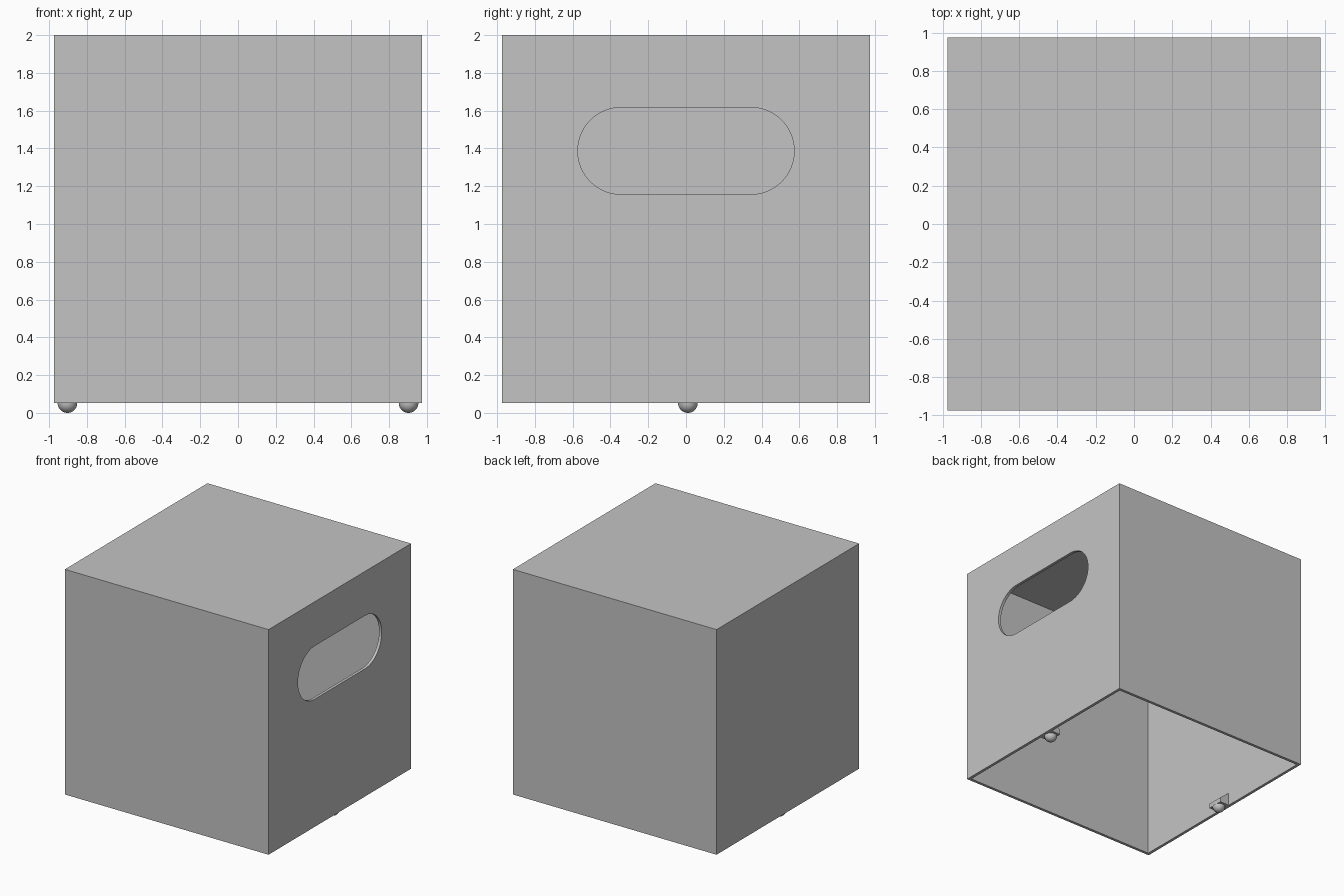
import bpy, bmesh, math
from mathutils import Matrix

if "Cube" in bpy.data.objects:
    bpy.data.objects.remove(bpy.data.objects["Cube"])

HALF = 0.975      # half width of the box
WALL = 0.025      # wall thickness
BASE, TOP = 0.052, 2.0
FOOT_Y = 0.01

grey = bpy.data.materials.new("grey")
grey.diffuse_color = (0.55, 0.55, 0.55, 1)
grey.use_nodes = True
grey.node_tree.nodes["Principled BSDF"].inputs["Base Color"].default_value = grey.diffuse_color


def make(name, bm):
    bmesh.ops.recalc_face_normals(bm, faces=bm.faces)
    mesh = bpy.data.meshes.new(name)
    bm.to_mesh(mesh)
    bm.free()
    mesh.materials.append(grey)
    ob = bpy.data.objects.new(name, mesh)
    bpy.context.collection.objects.link(ob)
    return ob


def prism(name, outline, direction):
    """Extrude a closed outline of 3D points along a direction."""
    bm = bmesh.new()
    face = bm.faces.new([bm.verts.new(p) for p in outline])
    res = bmesh.ops.extrude_face_region(bm, geom=[face], use_keep_orig=True)
    verts = [v for v in res["geom"] if isinstance(v, bmesh.types.BMVert)]
    bmesh.ops.translate(bm, verts=verts, vec=direction)
    return make(name, bm)


def block(name, half, z0, z1):
    outline = [(x * half, y * half, z0) for x, y in ((-1, -1), (1, -1), (1, 1), (-1, 1))]
    return prism(name, outline, (0, 0, z1 - z0))


def cut(ob, cutter):
    mod = ob.modifiers.new("cut", "BOOLEAN")
    mod.operation, mod.solver, mod.object = "DIFFERENCE", "EXACT", cutter
    cutter.hide_render = True
    cutter.hide_viewport = True
    bpy.context.view_layer.objects.active = ob
    bpy.ops.object.modifier_apply(modifier=mod.name)
    bpy.data.objects.remove(cutter)


# Hollow box, open underneath
shell = block("box_shell", HALF, BASE, TOP)
cut(shell, block("cavity_cutter", HALF - WALL, BASE - 0.2, TOP - WALL))

# Rounded hand slot through the right wall
radius, reach, slot_z, n = 0.23, 0.343, 1.387, 32
slot = []
for side, start in ((1, -math.pi / 2), (-1, math.pi / 2)):
    for i in range(n + 1):
        a = start + math.pi * i / n
        slot.append((HALF - 0.15, side * reach + radius * math.cos(a),
                     slot_z + radius * math.sin(a)))
cut(shell, prism("slot_cutter", slot, (0.3, 0, 0)))

# Wedge brackets inside the side walls, each with a domed foot
for side, label in ((-1, "left"), (1, "right")):
    inner = HALF - WALL
    profile = [(inner, BASE), (inner - 0.09, BASE),
               (inner - 0.09, BASE + 0.04), (inner, BASE + 0.115)]
    prism(label + "_bracket", [(side * x, FOOT_Y - 0.07, z) for x, z in profile],
          (0, 0.14, 0))

    bm = bmesh.new()
    bmesh.ops.create_uvsphere(bm, u_segments=32, v_segments=16, radius=0.052,
                              matrix=Matrix.Translation((side * 0.903, FOOT_Y, BASE)))
    # keep only the lower dome
    bmesh.ops.delete(bm, geom=[v for v in bm.verts if v.co.z > BASE + 0.001],
                     context="VERTS")
    foot = make(label + "_foot", bm)
    # the open rim leaves the normal direction ambiguous, so point it down
    if sum(p.normal.z for p in foot.data.polygons) > 0:
        foot.data.flip_normals()
    foot.data.shade_smooth()
